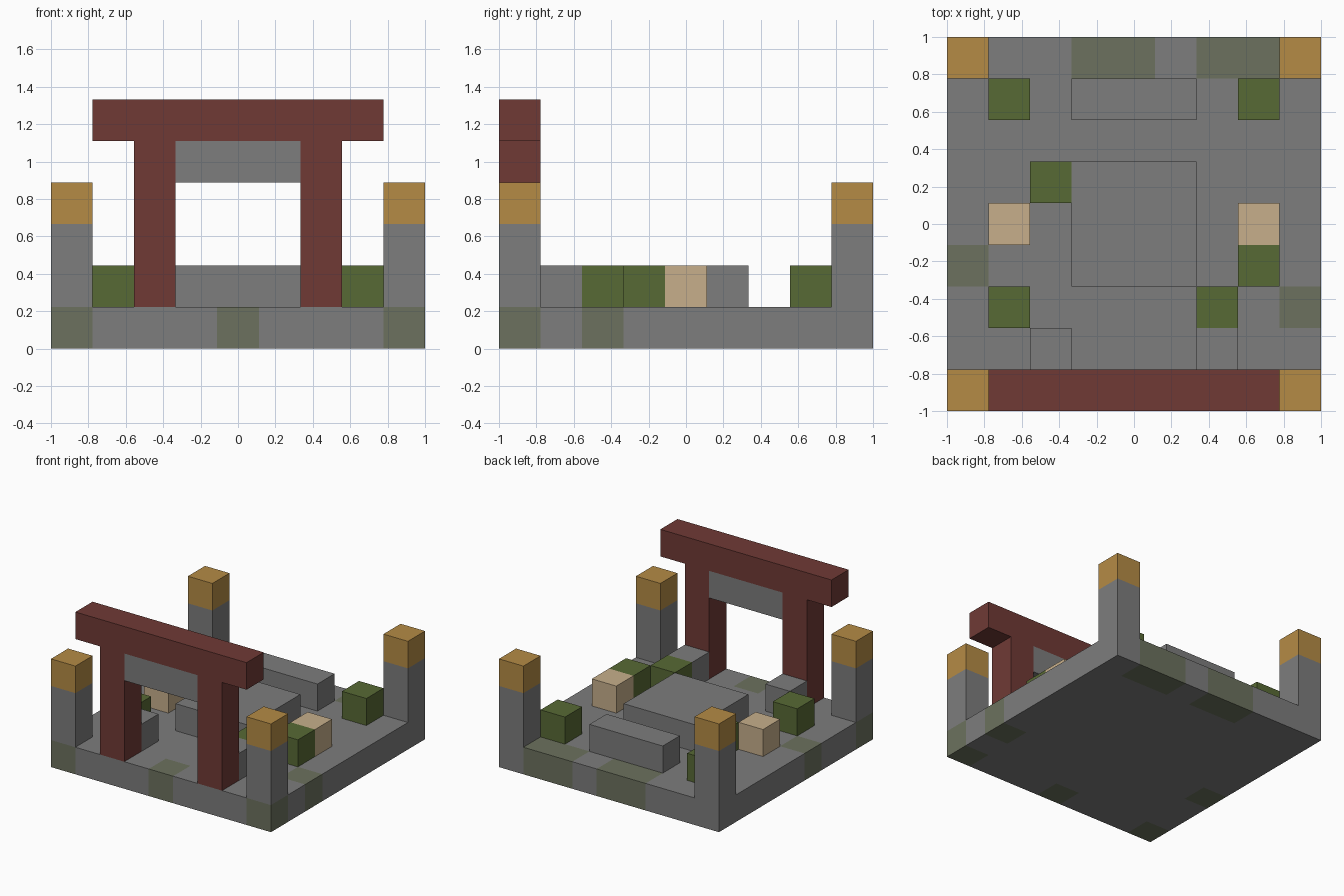
import bpy
import bmesh

if "Cube" in bpy.data.objects:
    bpy.data.objects.remove(bpy.data.objects["Cube"], do_unlink=True)

N = 9          # blocks along each side
U = 2 / N      # size of one block


def material(name, rgb):
    mat = bpy.data.materials.new(name)
    mat.use_nodes = True
    mat.diffuse_color = (*rgb, 1)
    mat.node_tree.nodes["Principled BSDF"].inputs["Base Color"].default_value = (*rgb, 1)
    return mat


stone = material("grey stone", (0.205, 0.205, 0.205))
mossy = material("mossy stone", (0.15, 0.167, 0.112))
red = material("dark red wood", (0.16, 0.042, 0.036))
leaf = material("leaf green", (0.097, 0.142, 0.035))
tan = material("pale tan", (0.57, 0.43, 0.26))
gold = material("lantern gold", (0.46, 0.26, 0.06))


def finish(name, bm, *mats):
    bmesh.ops.recalc_face_normals(bm, faces=bm.faces)
    mesh = bpy.data.meshes.new(name)
    bm.to_mesh(mesh)
    bm.free()
    for mat in mats:
        mesh.materials.append(mat)
    obj = bpy.data.objects.new(name, mesh)
    bpy.context.collection.objects.link(obj)
    return obj


def block(name, mat, cell, span=(1, 1, 1)):
    """Box starting at a grid cell and covering span cells."""
    bm = bmesh.new()
    bmesh.ops.create_cube(bm, size=1)
    for v in bm.verts:
        for k in range(3):
            v.co[k] = (cell[k] + (v.co[k] + 0.5) * span[k]) * U - (1 if k < 2 else 0)
    return finish(name, bm, mat)


# Floor slab with mossy cells
MOSS = {(0, 0), (4, 0), (8, 0), (8, 2), (0, 3), (3, 8), (4, 8), (6, 8), (7, 8)}
bm = bmesh.new()
bmesh.ops.create_grid(bm, x_segments=N, y_segments=N, size=1)
top = bmesh.ops.extrude_face_region(bm, geom=bm.faces[:], use_keep_orig=True)
bmesh.ops.translate(bm, vec=(0, 0, U),
                    verts=[g for g in top["geom"] if isinstance(g, bmesh.types.BMVert)])
bmesh.ops.recalc_face_normals(bm, faces=bm.faces)
for f in bm.faces:
    p = f.calc_center_median() - f.normal * 0.02
    f.material_index = int((int((p.x + 1) / U), int((p.y + 1) / U)) in MOSS)
finish("floor", bm, stone, mossy)

# Corner posts with lanterns
for fb, j in (("front", 0), ("back", 8)):
    for side, i in (("right", 0), ("left", 8)):
        block(f"{fb}_{side}_post", stone, (i, j, 1), (1, 1, 2))
        block(f"{fb}_{side}_lantern", gold, (i, j, 3))

# Gate
for side, i in (("right", 2), ("left", 6)):
    block(f"gate_{side}_pillar", red, (i, 0, 1), (1, 1, 4))
    block(f"gate_{side}_foot_stone", stone, (i, 1, 1))
block("gate_beam", red, (1, 0, 5), (7, 1, 1))
block("gate_lintel", stone, (3, 0, 4), (3, 1, 1))

# Courtyard platform and bench
block("platform", stone, (3, 3, 1), (3, 3, 1))
block("bench", stone, (3, 7, 1), (3, 1, 1))

# Shrubs and pale blocks
for n, (i, j) in enumerate([(1, 7), (7, 7), (2, 5), (7, 3), (1, 2), (6, 2)], 1):
    block(f"shrub_{n}", leaf, (i, j, 1))
for side, i in (("right", 1), ("left", 7)):
    block(f"{side}_pale_block", tan, (i, 4, 1))
